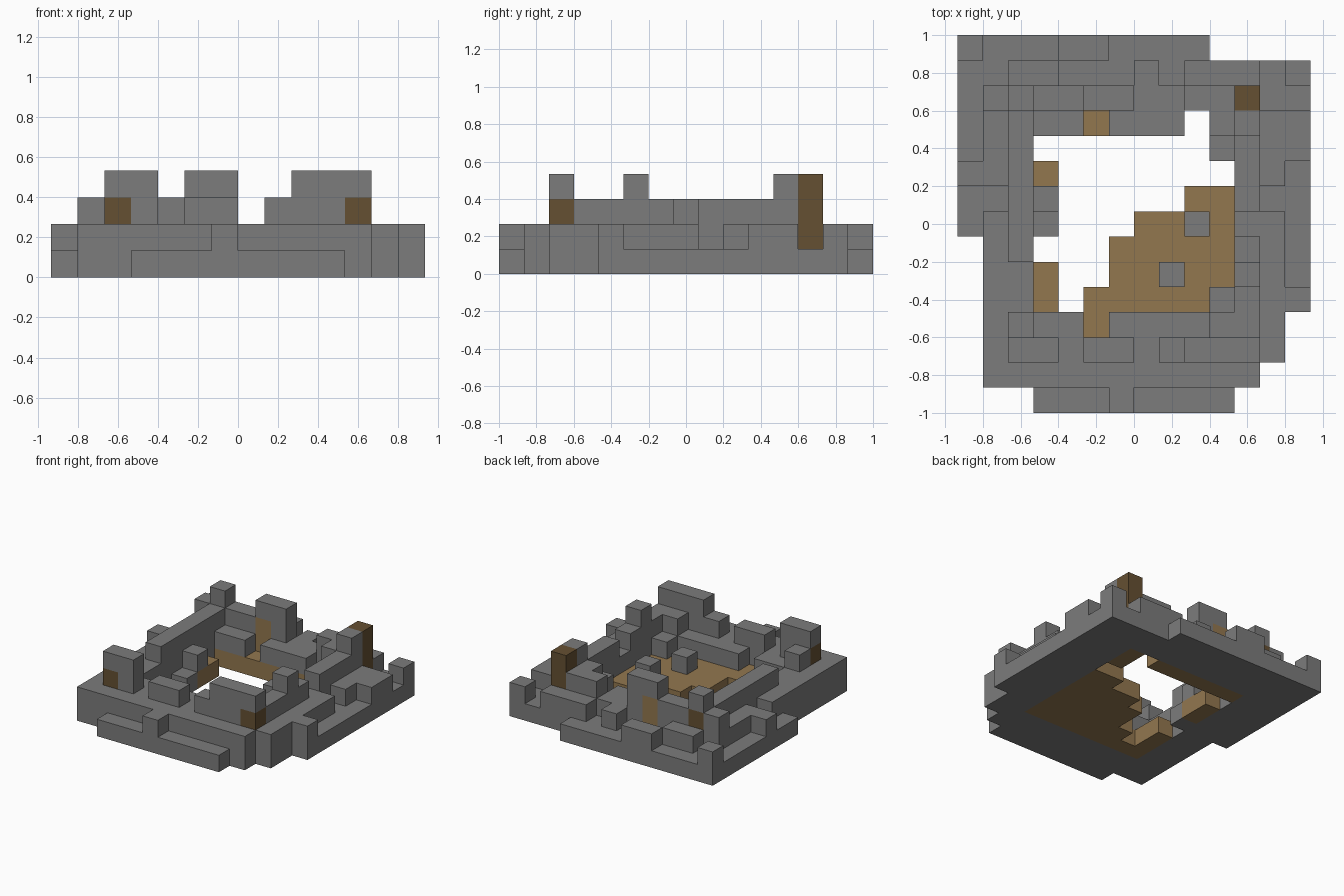
import bpy
import bmesh
from mathutils import Vector

UNIT = 2 / 15                      # edge length of one building block
COLUMNS, ROWS = 14, 15             # plan size in blocks

if "Cube" in bpy.data.objects:
    bpy.data.objects.remove(bpy.data.objects["Cube"], do_unlink=True)


def make_material(name, colour):
    material = bpy.data.materials.new(name)
    material.use_nodes = True
    material.diffuse_color = (*colour, 1)
    shader = material.node_tree.nodes["Principled BSDF"]
    shader.inputs["Base Color"].default_value = (*colour, 1)
    shader.inputs["Roughness"].default_value = 0.9
    return material


stone = make_material("grey stone", (0.2, 0.2, 0.2))
plank = make_material("light brown planks", (0.29, 0.185, 0.078))
timber = make_material("dark brown timber", (0.13, 0.08, 0.032))

blocks = {}                        # grid cell -> part name


def fill(part, x0, x1, y0, y1, z0, z1):
    """Fill a box of grid cells; later boxes replace earlier ones."""
    for x in range(x0, x1):
        for y in range(y0, y1):
            for z in range(z0, z1):
                blocks[x, y, z] = part


def fill_layer(part, level, areas):
    for area in areas:
        fill(part, *area, level, level + 1)


# Ground course of stone around the house
fill_layer("foundation", 0, [
    (0, 14, 12, 14), (0, 10, 14, 15), (0, 3, 7, 12), (10, 14, 10, 12),
    (11, 14, 4, 10), (1, 3, 2, 7), (1, 13, 2, 4), (1, 12, 1, 2), (3, 11, 0, 1),
])

# Broken plank floor with a hole in the middle
fill_layer("plank_floor", 0, [
    (3, 11, 3, 4), (5, 11, 4, 5), (6, 11, 5, 7), (7, 11, 7, 8), (9, 11, 8, 9),
    (3, 4, 4, 6), (3, 4, 8, 10), (3, 9, 11, 12), (10, 11, 10, 12),
])
fill_layer("foundation", 0, [(3, 4, 7, 8)])

# Uneven second course outside the walls: front, sides, then back
fill_layer("outer_terrace", 1, [
    (1, 12, 1, 2), (6, 7, 0, 1), (1, 13, 2, 3),
    (1, 2, 3, 8), (2, 3, 3, 6), (0, 2, 9, 10), (1, 2, 10, 12),
    (12, 13, 3, 8), (13, 14, 4, 5), (12, 13, 9, 12), (13, 14, 10, 12),
    (0, 1, 14, 15), (4, 6, 14, 15), (2, 4, 13, 14), (7, 8, 13, 14),
    (9, 12, 13, 14), (13, 14, 13, 14), (7, 9, 12, 13),
])

# Ruined walls
for box in [(2, 4, 2, 3, 2, 4), (5, 7, 2, 3, 2, 3),
            (8, 9, 2, 3, 2, 3), (9, 12, 2, 3, 2, 4)]:
    fill("front_wall", *box)
for box in [(2, 3, 3, 4, 1, 3), (2, 3, 6, 12, 1, 3)]:
    fill("right_wall", *box)
for y0, y1, top in [(3, 5, 3), (5, 6, 4), (6, 7, 3), (7, 8, 2), (8, 11, 3), (11, 12, 4)]:
    fill("left_wall", 11, 12, y0, y1, 1, top)
for x0, x1, top in [(1, 2, 3), (2, 3, 4), (3, 5, 3), (5, 7, 4), (9, 11, 3)]:
    fill("back_wall", x0, x1, 12, 13, 1, top)

# Fallen stones lying on the floor
fill_layer("fallen_stones", 1, [
    (3, 5, 3, 4), (6, 10, 3, 4), (10, 11, 3, 5), (9, 10, 7, 8), (8, 9, 5, 6),
    (3, 4, 8, 9), (3, 5, 11, 12), (6, 9, 11, 12), (10, 11, 10, 12),
])
fill_layer("fallen_stones", 2, [(10, 11, 3, 4), (10, 11, 11, 12)])

# Plank panel in the back wall and timber posts in the corners
fill("wall_planks", 5, 6, 12, 13, 1, 3)
for side, x in (("right", 2), ("left", 11)):
    fill("front_" + side + "_post", x, x + 1, 2, 3, 1, 3)
fill("back_right_post", 2, 3, 12, 13, 1, 3)
fill("back_left_post", 11, 12, 12, 13, 1, 4)


def face_corners(cell, axis, sign):
    """Corners of one side of a block, wound to face outwards."""
    u, v = (axis + 1) % 3, (axis + 2) % 3
    loop = [(0, 0), (1, 0), (1, 1), (0, 1)]
    for a, b in loop if sign > 0 else reversed(loop):
        corner = list(cell)
        corner[axis] += sign > 0
        corner[u] += a
        corner[v] += b
        yield tuple(corner)


def build_part(part, material):
    """Make a mesh from the exposed sides of a part's blocks."""
    bm = bmesh.new()
    verts = {}
    for cell in (c for c, owner in blocks.items() if owner == part):
        for axis in range(3):
            for sign in (-1, 1):
                neighbour = list(cell)
                neighbour[axis] += sign
                if tuple(neighbour) in blocks:
                    continue
                corners = []
                for x, y, z in face_corners(cell, axis, sign):
                    if (x, y, z) not in verts:
                        place = Vector((x - COLUMNS / 2, y - ROWS / 2, z)) * UNIT
                        verts[x, y, z] = bm.verts.new(place)
                    corners.append(verts[x, y, z])
                bm.faces.new(corners)
    bmesh.ops.dissolve_limit(bm, angle_limit=0.01, verts=bm.verts[:], edges=bm.edges[:])
    mesh = bpy.data.meshes.new(part)
    bm.to_mesh(mesh)
    bm.free()
    mesh.materials.append(material)
    bpy.context.collection.objects.link(bpy.data.objects.new(part, mesh))


for part in sorted(set(blocks.values())):
    if "post" in part:
        build_part(part, timber)
    elif "plank" in part:
        build_part(part, plank)
    else:
        build_part(part, stone)
